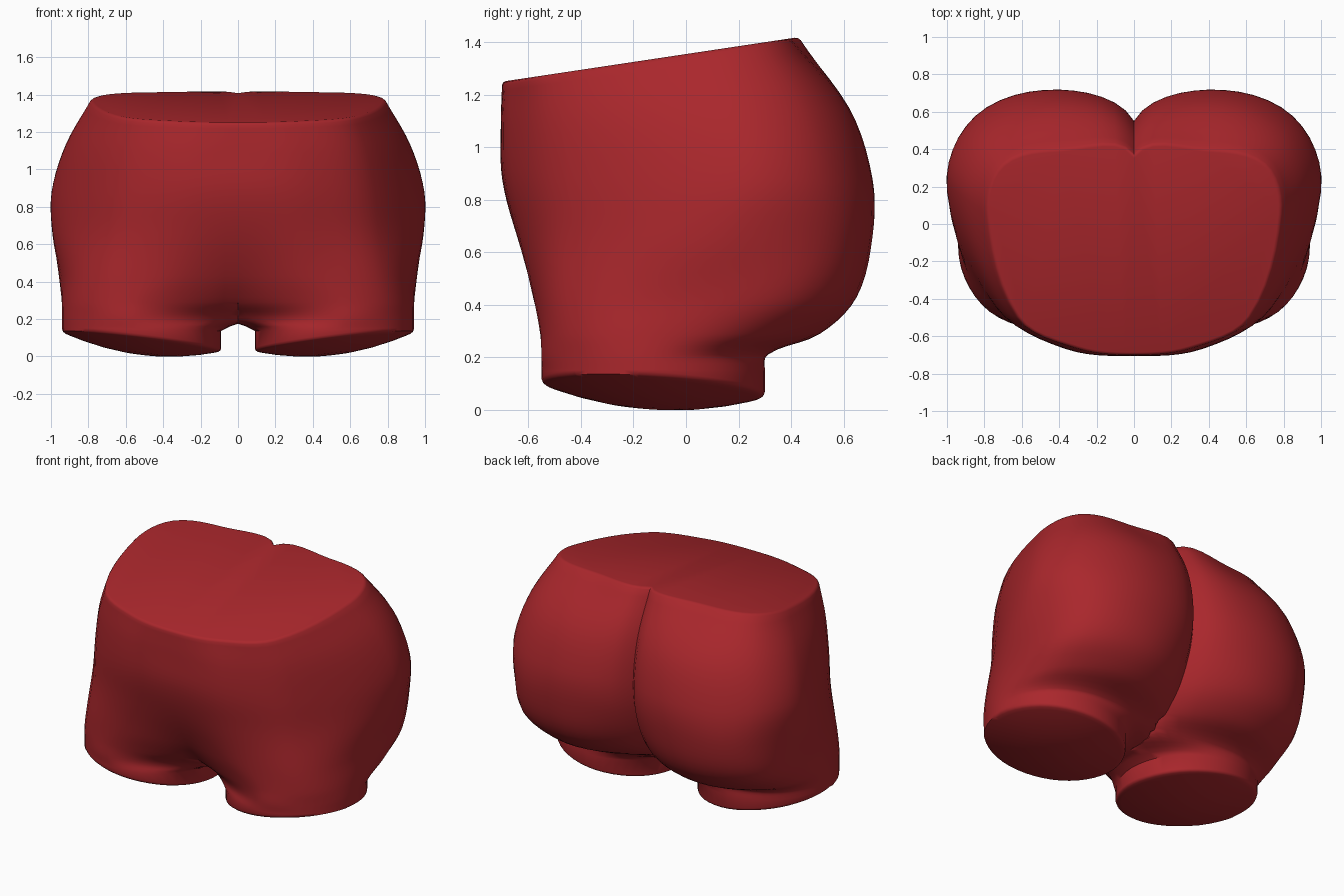
import bpy, bmesh, math
from mathutils import Vector

if "Cube" in bpy.data.objects:
    bpy.data.objects.remove(bpy.data.objects["Cube"])

# Cross-sections of the right half: (z, tilt) and 8 control points, running
# front centre, front, front outer, outer, back outer, back, back centre, inner
SECTIONS = [
    (0.21, 0.00, [(.06, -.34), (.515, -.55), (.815, -.428), (.94, -.122),
                  (.82, .185), (.515, .31), (.08, .22), (-.17, -.08)]),
    (0.29, 0.00, [(0, -.42), (.50, -.555), (.81, -.435), (.94, -.10),
                  (.85, .32), (.45, .51), (0, .30), (-.30, -.25)]),
    (0.43, 0.00, [(0, -.53), (.42, -.58), (.78, -.45), (.945, -.03),
                  (.875, .475), (.42, .65), (0, .43), (-.40, -.50)]),
    (0.66, 0.00, [(0, -.64), (.40, -.62), (.75, -.44), (.99, .12),
                  (.85, .57), (.40, .71), (0, .53), (-.40, -.62)]),
    (0.88, 0.00, [(0, -.70), (.38, -.66), (.73, -.45), (.995, .20),
                  (.85, .56), (.40, .71), (0, .55), (-.38, -.66)]),
    (1.12, 0.05, [(0, -.705), (.35, -.67), (.69, -.47), (.92, .15),
                  (.80, .48), (.40, .62), (0, .50), (-.35, -.67)]),
    (1.355, 0.15, [(0, -.70), (.30, -.665), (.62, -.50), (.785, .05),
                   (.70, .32), (.38, .40), (0, .37), (-.30, -.665)]),
]
STEPS_AROUND, STEPS_UP = 6, 5
LEG = Vector((.515, -.125, .08))


def spline(a, b, c, d, t):
    """Smooth curve from b to c, with tangents scaled to the segment length."""
    size = (c - b).length
    m, n = (c - a).normalized() * size, (d - b).normalized() * size
    return (b * (2 * t**3 - 3 * t**2 + 1) + m * (t**3 - 2 * t**2 + t)
            + c * (3 * t**2 - 2 * t**3) + n * (t**3 - t**2))


def smooth_ring(pts):
    n = len(pts)
    return [spline(pts[i - 1], pts[i], pts[(i + 1) % n], pts[(i + 2) % n], k / STEPS_AROUND)
            for i in range(n) for k in range(STEPS_AROUND)]


def leg_ring(z, tilt_x, tilt_y, radius=.425):
    """Round leg section on a tilted plane."""
    pts = []
    for i in range(8):
        a = math.radians(225 + 45 * i)
        x, y = radius * math.cos(a), radius * math.sin(a)
        pts.append(Vector((LEG.x + x, LEG.y + y, z + tilt_x * x + tilt_y * y)))
    return smooth_ring(pts)


# Leg opening is higher on the outside
controls = [leg_ring(LEG.z, .12, -.06), leg_ring(.145, .02, 0)]
for z, tilt, pts in SECTIONS:
    controls.append(smooth_ring([Vector((x, y, z + tilt * y)) for x, y in pts]))

# Loft between the sections
rings = []
last = len(controls) - 1
for j in range(last):
    four = [controls[min(max(j + o, 0), last)] for o in (-1, 0, 1, 2)]
    for k in range(STEPS_UP if j else 1):
        rings.append([spline(*p, k / STEPS_UP) for p in zip(*four)])
rings.append(controls[-1])

# Domed underside of the leg
under = []
for s in (.25, .5, .75, .92):
    under.append([LEG + (p - LEG) * s - Vector((0, 0, .07 * (1 - s * s))) for p in rings[0]])
rings = under + rings

bm = bmesh.new()
grid = [[bm.verts.new((max(p.x, 0), p.y, p.z)) for p in ring] for ring in rings]
count = len(grid[0])
for lo, hi in zip(grid, grid[1:]):
    for i in range(count):
        k = (i + 1) % count
        quad = (lo[i], lo[k], hi[k], hi[i])
        if max(v.co.x for v in quad) > 1e-5:
            bm.faces.new(quad)

# Leg centre and flat waist cap
centre = bm.verts.new(LEG - Vector((0, 0, .07)))
for i in range(count):
    bm.faces.new((centre, grid[0][(i + 1) % count], grid[0][i]))
bm.faces.new(grid[-1][:6 * STEPS_AROUND + 1])
bmesh.ops.delete(bm, geom=[v for v in bm.verts if not v.link_faces], context='VERTS')

# Mirror to the left half and weld the centre line
copy = bmesh.ops.duplicate(bm, geom=bm.verts[:] + bm.edges[:] + bm.faces[:])["geom"]
for v in copy:
    if isinstance(v, bmesh.types.BMVert):
        v.co.x = -v.co.x
bmesh.ops.reverse_faces(bm, faces=[f for f in copy if isinstance(f, bmesh.types.BMFace)])
bmesh.ops.remove_doubles(bm, verts=bm.verts[:], dist=1e-4)
bmesh.ops.recalc_face_normals(bm, faces=bm.faces[:])

# Soften the waist and leg rims
rims = [e for e in bm.edges if e.calc_face_angle(0) > math.radians(42)
        and max(abs(v.co.x) for v in e.verts) > .01
        and (min(v.co.z for v in e.verts) > 1.2 or max(v.co.z for v in e.verts) < .135)]
bmesh.ops.bevel(bm, geom=rims, offset=.014, segments=2, profile=.5, affect='EDGES')

mesh = bpy.data.meshes.new("hip_form")
bm.to_mesh(mesh)
bm.free()
body = bpy.data.objects.new("hip_form", mesh)
bpy.context.collection.objects.link(body)

red = bpy.data.materials.new("red")
red.diffuse_color = (.40, .02, .025, 1)
red.use_nodes = True
red.node_tree.nodes["Principled BSDF"].inputs["Base Color"].default_value = red.diffuse_color
mesh.materials.append(red)

bpy.context.view_layer.objects.active = body
body.select_set(True)
bpy.ops.object.shade_smooth_by_angle(angle=math.radians(55))
